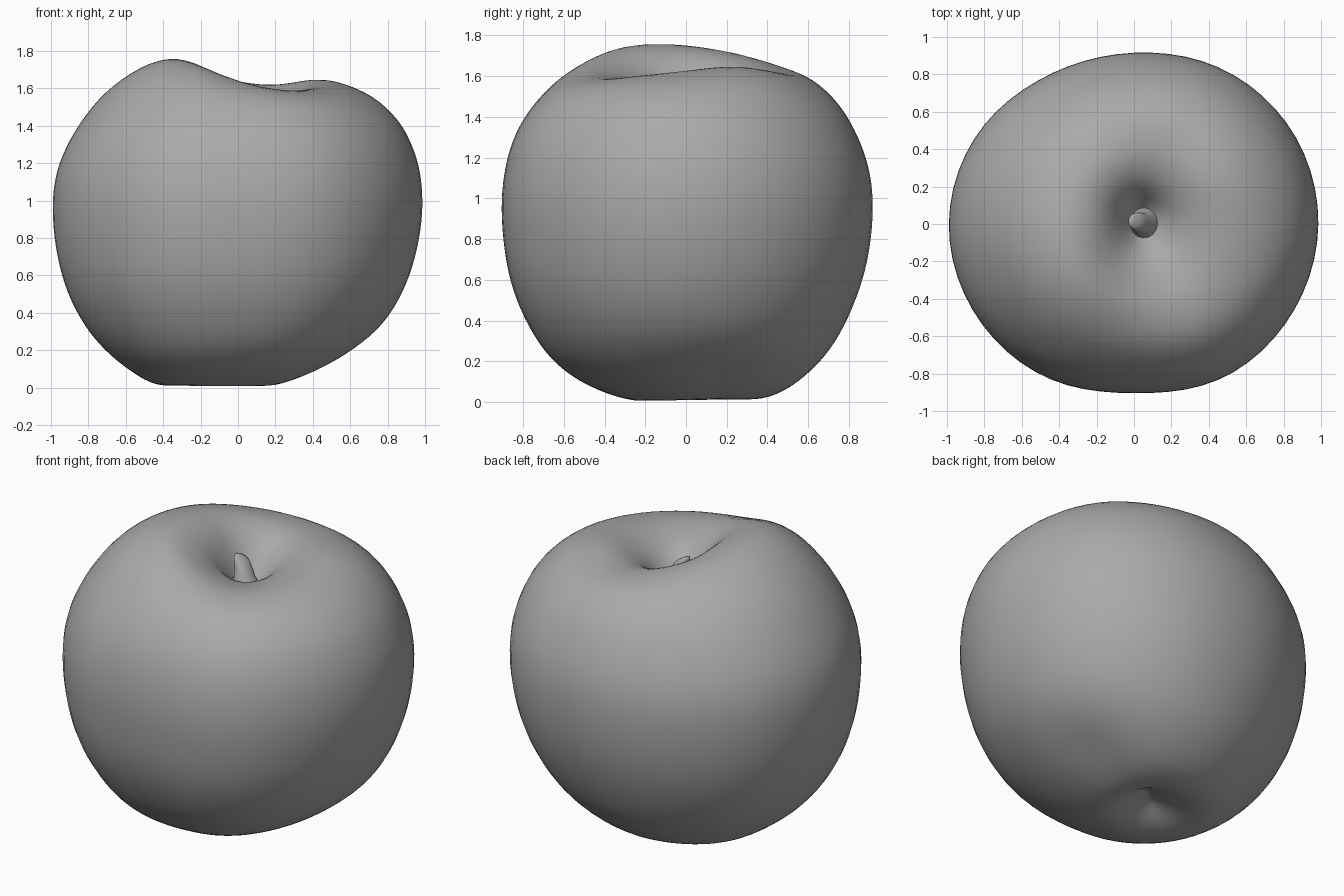
import bpy, bmesh, math

if "Cube" in bpy.data.objects:
    bpy.data.objects.remove(bpy.data.objects["Cube"])

SEG, SUB = 64, 4

# Top-view outline radius every 30 degrees, starting at +x
outline = [.995, .99, .963, .922, .925, .975, 1.0, .985, .955, .908, .96, .98]

# Half profiles from bottom dimple to stem dimple: (fraction of outline, z)
right = [(0, .08), (.1, .055), (.2, .003), (.38, .055), (.56, .15), (.71, .265), (.82, .385), (.91, .55),
         (.97, .74), (1, .95), (.987, 1.15), (.94, 1.3), (.865, 1.43), (.73, 1.55), (.54, 1.615),
         (.38, 1.61), (.22, 1.55), (.1, 1.45), (.04, 1.39), (0, 1.38)]
back = [(0, .08), (.12, .05), (.3, .01), (.48, .04), (.64, .135), (.77, .26), (.87, .42), (.945, .6),
        (.985, .77), (1, .95), (.985, 1.12), (.925, 1.29), (.82, 1.46), (.67, 1.59), (.52, 1.64),
        (.37, 1.65), (.22, 1.58), (.1, 1.43), (.04, 1.39), (0, 1.38)]
left = [(0, .08), (.14, .055), (.32, .01), (.45, .025), (.59, .105), (.71, .2), (.82, .325), (.92, .51),
        (.98, .73), (1, .95), (.985, 1.12), (.93, 1.28), (.82, 1.46), (.68, 1.61), (.5, 1.715),
        (.34, 1.735), (.2, 1.67), (.1, 1.52), (.04, 1.4), (0, 1.38)]
front = [(0, .08), (.1, .055), (.25, 0), (.45, .045), (.63, .13), (.77, .25), (.88, .42), (.95, .59),
         (.985, .76), (1, .95), (.985, 1.12), (.94, 1.28), (.85, 1.43), (.7, 1.57), (.52, 1.63),
         (.38, 1.62), (.22, 1.56), (.1, 1.45), (.04, 1.39), (0, 1.38)]
keys = [right, back, left, front]

# Soft swells and dents: (x, y, height, width, on top?)
lumps = [(-.3, -.33, .06, .3, True), (.15, .35, -.03, .2, True), (.25, -.35, -.035, .25, True),
         (.45, .25, .03, .25, True), (.45, .2, .03, .17, False), (-.12, .0, .03, .06, False),
         (-.0, .1, .03, .06, False)]

skin = bpy.data.materials.new("grey")
skin.diffuse_color = (.4, .4, .4, 1)
skin.use_nodes = True
skin.node_tree.nodes["Principled BSDF"].inputs["Base Color"].default_value = skin.diffuse_color


def spline(a, b, c, d, t):
    return .5 * (2*b + (c - a)*t + (2*a - 5*b + 4*c - d)*t*t + (3*b - a - 3*c + d)*t**3)


def cyclic(vals, u):
    n, i = len(vals), math.floor(u)
    return spline(*[vals[(i + k) % n] for k in (-1, 0, 1, 2)], u - i)


def along(vals, u):
    n = len(vals) - 1
    i = min(int(u), n - 1)
    return spline(*[vals[max(0, min(n, i + k))] for k in (-1, 0, 1, 2)], u - i)


def surface(u, th):
    q = th / math.tau
    r = max(0, cyclic([along([p[0] for p in k], u) for k in keys], q * 4))
    z = cyclic([along([p[1] for p in k], u) for k in keys], q * 4)
    R = r * cyclic(outline, q * 12)
    # dimples sit slightly off the middle
    fade = max(0, 1 - r) ** 2
    top = z > .95
    dx, dy = (.05, .01) if top else (-.07, .05)
    x, y = R * math.cos(th) + dx * fade, R * math.sin(th) + dy * fade
    for lx, ly, h, w, on_top in lumps:
        if on_top == top:
            z += h * math.exp(-((x - lx)**2 + (y - ly)**2) / w**2)
    return x, y, z


def lathe(name, rings, bottom, top):
    bm = bmesh.new()
    loops = [[bm.verts.new(p) for p in ring] for ring in rings]
    for a, b in zip(loops, loops[1:]):
        for i in range(len(a)):
            j = (i + 1) % len(a)
            bm.faces.new((a[i], a[j], b[j], b[i]))
    for loop, pole, flip in ((loops[0], bottom, True), (loops[-1], top, False)):
        v = bm.verts.new(pole)
        for i in range(len(loop)):
            e = (loop[i], loop[(i + 1) % len(loop)], v)
            bm.faces.new(e[::-1] if flip else e)
    bmesh.ops.recalc_face_normals(bm, faces=bm.faces)
    me = bpy.data.meshes.new(name)
    bm.to_mesh(me)
    bm.free()
    me.shade_smooth()
    me.materials.append(skin)
    ob = bpy.data.objects.new(name, me)
    bpy.context.collection.objects.link(ob)
    return ob


# Apple body
angles = [math.tau * i / SEG for i in range(SEG)]
last = (len(right) - 1) * SUB
rings = [[surface(k / SUB, a) for a in angles] for k in range(1, last)]
body = lathe("apple_body", rings, surface(0, 0), surface(last / SUB, 0))
low = min(v.co.z for v in body.data.vertices)
for v in body.data.vertices:
    v.co.z -= low
smooth = body.modifiers.new("soften", 'SMOOTH')
smooth.factor, smooth.iterations = .5, 12

# Short leaning stem flaring out of the top dimple
path = [(.05, .0, 1.34, .13), (.05, -.0, 1.42, .085), (.045, 0, 1.47, .06), (.03, .01, 1.53, .052),
        (.015, .015, 1.565, .045), (.01, .015, 1.575, .03)]
rings = [[(x + r * math.cos(a), y + r * math.sin(a), z - .5 * r * math.cos(a) * (z > 1.5))
          for a in angles[::4]] for x, y, z, r in path]
lathe("stem", rings, (.05, 0, 1.33), (.01, .015, 1.58))
